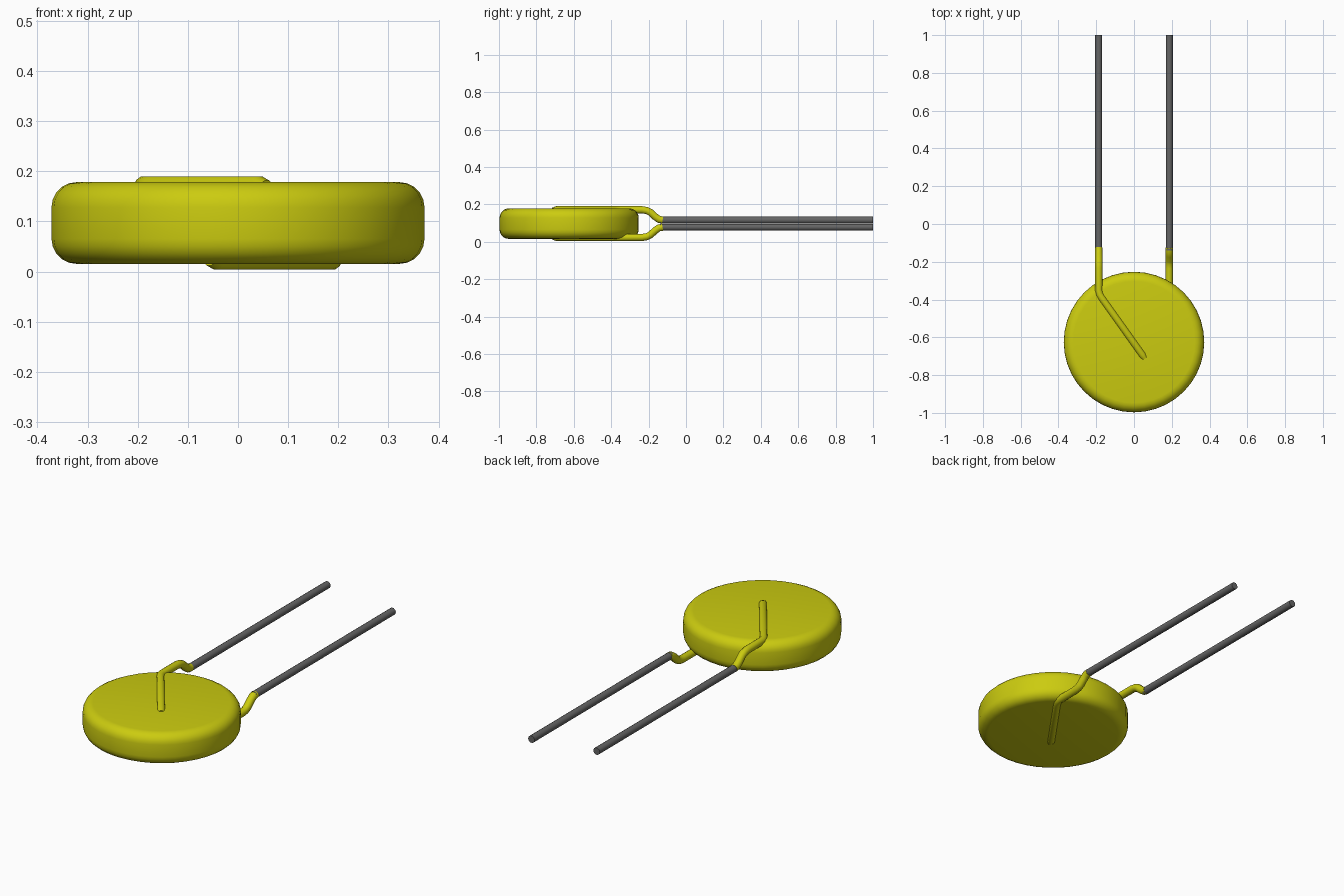
import bpy
import math

cube = bpy.data.objects.get("Cube")
if cube:
    bpy.data.objects.remove(cube, do_unlink=True)


def material(name, color, roughness):
    mat = bpy.data.materials.new(name)
    mat.use_nodes = True
    mat.diffuse_color = color
    shader = mat.node_tree.nodes["Principled BSDF"]
    shader.inputs["Base Color"].default_value = color
    shader.inputs["Roughness"].default_value = roughness
    return mat


yellow = material("yellow coating", (0.6, 0.6, 0.005, 1), 0.5)
grey = material("grey metal", (0.13, 0.13, 0.13, 1), 0.5)

MID_Z = 0.097      # centre plane of the body
DISC_Y = -0.625


def smooth(obj, angle):
    bpy.ops.object.select_all(action="DESELECT")
    obj.select_set(True)
    bpy.context.view_layer.objects.active = obj
    bpy.ops.object.shade_smooth_by_angle(angle=math.radians(angle))


def tube(name, points, radius, mat):
    """Round wire through (x, y, z, thickness factor) points."""
    curve = bpy.data.curves.new(name, "CURVE")
    curve.dimensions = "3D"
    curve.bevel_depth = radius
    curve.bevel_resolution = 3
    curve.use_fill_caps = True
    spline = curve.splines.new("POLY")
    spline.points.add(len(points) - 1)
    for point, (x, y, z, factor) in zip(spline.points, points):
        point.co = (x, y, z, 1)
        point.radius = factor
    obj = bpy.data.objects.new(name, curve)
    bpy.context.collection.objects.link(obj)
    curve.materials.append(mat)
    bpy.ops.object.select_all(action="DESELECT")
    obj.select_set(True)
    bpy.context.view_layer.objects.active = obj
    bpy.ops.object.convert(target="MESH")
    smooth(bpy.context.object, 50)


# Rounded disc body
bpy.ops.mesh.primitive_cylinder_add(vertices=40, radius=0.372, depth=0.163,
                                    location=(0, DISC_Y, MID_Z))
disc = bpy.context.object
disc.name = "disc_body"
disc.data.materials.append(yellow)
bevel = disc.modifiers.new("rounded rim", "BEVEL")
bevel.width = 0.05
bevel.segments = 5
bevel.limit_method = "ANGLE"
bevel.angle_limit = math.radians(40)
bpy.ops.object.modifier_apply(modifier=bevel.name)
smooth(disc, 35)

# Coated wire: leaves the lead, rises over the rim, then runs across the face.
# Heights are measured from the centre plane.
coat_path = [
    (-0.187, -0.125, 0.019, 1), (-0.187, -0.145, 0.023, 1),
    (-0.187, -0.165, 0.037, 1), (-0.187, -0.19, 0.06, 1),
    (-0.187, -0.21, 0.07, 1), (-0.187, -0.235, 0.074, 1),
    (-0.187, -0.35, 0.074, 1), (-0.183, -0.37, 0.074, 1),
    (-0.172, -0.39, 0.074, 1), (0.042, -0.69, 0.074, 1),
    (0.056, -0.71, 0.069, 0.85),
]

# The two sides are the same shape turned half a circle about the long axis
for side, turn in (("right", 1), ("left", -1)):
    tube(side + "_wire_coating",
         [(x * turn, y, MID_Z + z * turn, f) for x, y, z, f in coat_path],
         0.02, yellow)
    x, z = -0.187 * turn, MID_Z + 0.019 * turn
    tube(side + "_lead", [(x, -0.14, z, 1), (x, 1, z, 1)], 0.0188, grey)
